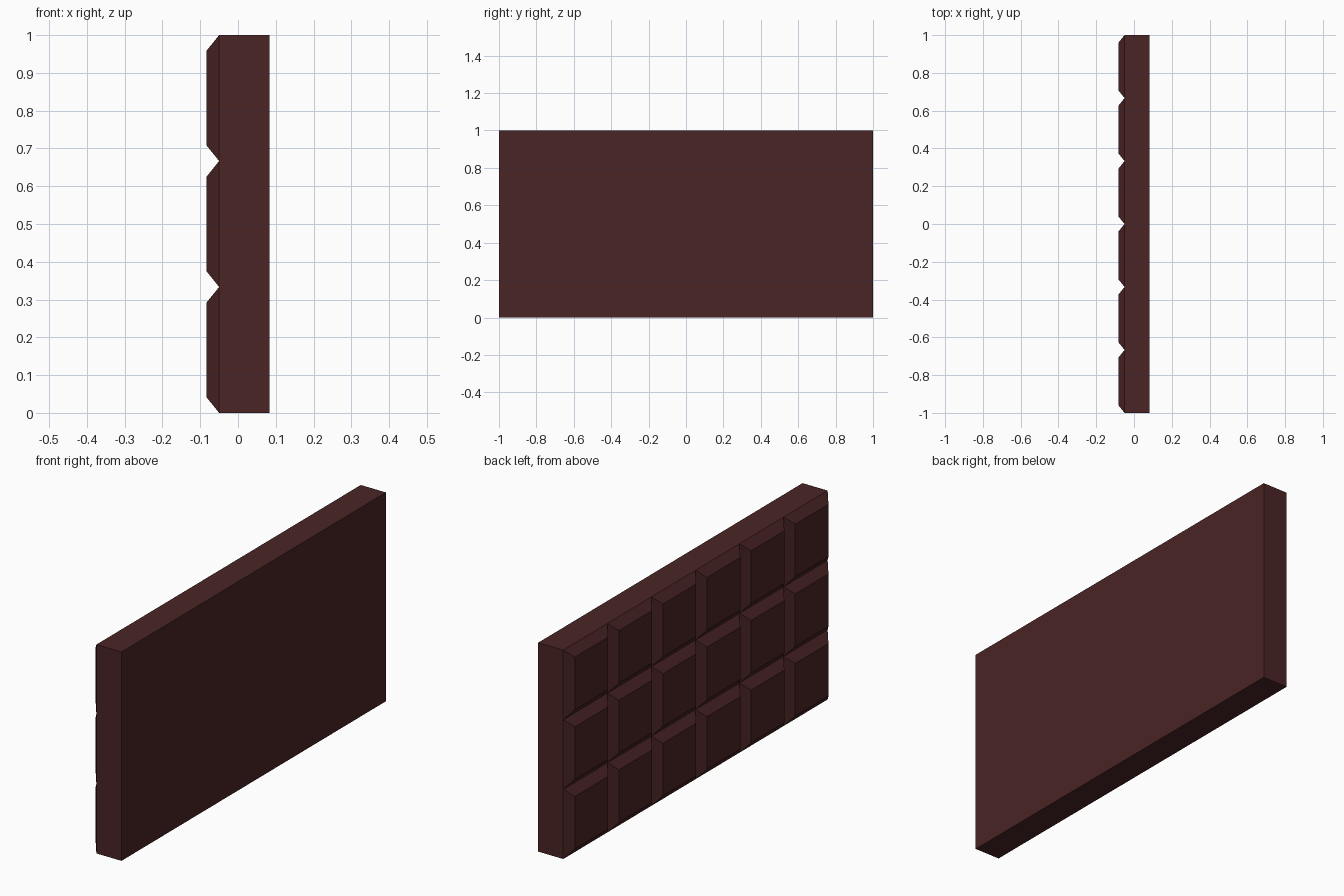
import bpy
import bmesh
from mathutils import Matrix, Vector

if "Cube" in bpy.data.objects:
    bpy.data.objects.remove(bpy.data.objects["Cube"], do_unlink=True)

COLUMNS, ROWS = 6, 3
LENGTH, HEIGHT = 2.0, 1.0
BACK_X, GROOVE_X, TOP_X = 0.083, -0.05, -0.083
SLOPE = 0.041

# Dark chocolate colour
chocolate = bpy.data.materials.new("dark chocolate")
chocolate.use_nodes = True
colour = (0.07, 0.018, 0.018, 1.0)
chocolate.diffuse_color = colour
chocolate.node_tree.nodes["Principled BSDF"].inputs["Base Color"].default_value = colour

bm = bmesh.new()

# Grid of pieces, standing upright and facing -x
upright = Matrix((
    (0, 0, -1, GROOVE_X),
    (-LENGTH / 2, 0, 0, 0),
    (0, HEIGHT / 2, 0, HEIGHT / 2),
    (0, 0, 0, 1),
))
bmesh.ops.create_grid(bm, x_segments=COLUMNS, y_segments=ROWS, size=1, matrix=upright)
bm.normal_update()
pieces = bm.faces[:]

# Slab sides and flat back
rim = [e for e in bm.edges if e.is_boundary]
walls = bmesh.ops.extrude_edge_only(bm, edges=rim)["geom"]
back_verts = [g for g in walls if isinstance(g, bmesh.types.BMVert)]
bmesh.ops.translate(bm, verts=back_verts, vec=Vector((BACK_X - GROOVE_X, 0, 0)))
back_edges = [g for g in walls if isinstance(g, bmesh.types.BMEdge)]
bmesh.ops.contextual_create(bm, geom=back_edges)

# Raised squares with sloped edges
bmesh.ops.inset_individual(bm, faces=pieces, thickness=SLOPE, use_even_offset=True)
for v in {v for f in pieces for v in f.verts}:
    v.co.x = TOP_X

bmesh.ops.recalc_face_normals(bm, faces=bm.faces[:])
mesh = bpy.data.meshes.new("chocolate_bar")
bm.to_mesh(mesh)
bm.free()
mesh.materials.append(chocolate)
bar = bpy.data.objects.new("chocolate_bar", mesh)
bpy.context.collection.objects.link(bar)
